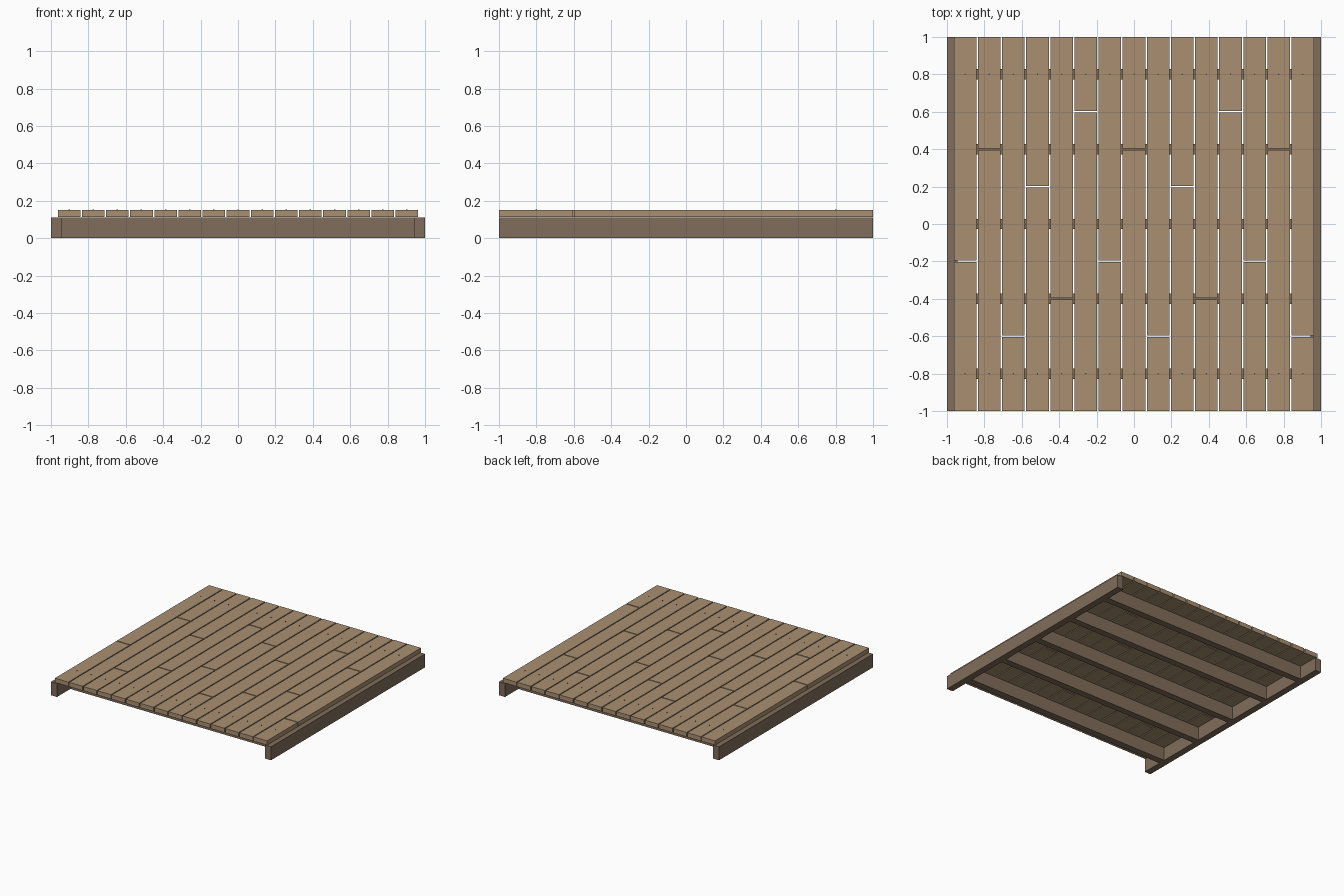
import bpy, bmesh
from mathutils import Matrix, Vector

if "Cube" in bpy.data.objects:
    bpy.data.objects.remove(bpy.data.objects["Cube"])


def material(name, color):
    m = bpy.data.materials.new(name)
    m.diffuse_color = (*color, 1)
    m.use_nodes = True
    m.node_tree.nodes["Principled BSDF"].inputs["Base Color"].default_value = m.diffuse_color
    return m


PLANK = material("plank_wood", (0.40, 0.28, 0.165))
FRAME = material("frame_wood", (0.22, 0.155, 0.105))
NAIL = material("nail_metal", (0.08, 0.075, 0.07))


def finish(name, bm, mat):
    me = bpy.data.meshes.new(name)
    bm.to_mesh(me)
    bm.free()
    me.materials.append(mat)
    ob = bpy.data.objects.new(name, me)
    bpy.context.collection.objects.link(ob)
    return ob


def box(name, lo, hi, mat):
    lo, hi = Vector(lo), Vector(hi)
    bm = bmesh.new()
    bmesh.ops.create_cube(bm, size=1, matrix=Matrix.Translation((lo + hi) / 2)
                          @ Matrix.Diagonal((*(hi - lo), 1)))
    return finish(name, bm, mat)


T = 0.055            # frame timber thickness
H = 0.11             # frame height
BOTTOM, TOP = 0.114, 0.15
COUNT, PITCH, GAP = 15, 0.129, 0.008

# Side rails running front to back
box("left_rail", (-1, -1, 0), (-1 + T, 1, H), FRAME)
box("right_rail", (1 - T, -1, 0), (1, 1, H), FRAME)

# Cross joists between the rails
for i in range(5):
    y = -0.8 + 0.4 * i
    box(f"joist_{i + 1}", (-1 + T, y - T / 2, 0), (1 - T, y + T / 2, H), FRAME)

# Deck planks, each split at a staggered butt joint, with nails at both ends
joints = [-0.2, 0.4, -0.6, 0.2, -0.4, 0.6]
nails = bmesh.new()
for i in range(COUNT):
    x = (i - (COUNT - 1) / 2) * PITCH
    w = (PITCH - GAP) / 2
    j = joints[i % len(joints)]
    box(f"plank_{i + 1}_front", (x - w, -1, BOTTOM), (x + w, j - GAP / 2, TOP), PLANK)
    box(f"plank_{i + 1}_back", (x - w, j + GAP / 2, BOTTOM), (x + w, 1, TOP), PLANK)
    for y in (-0.8, 0.8):
        bmesh.ops.create_cone(nails, cap_ends=True, segments=8, radius1=0.004,
                              radius2=0.004, depth=0.006,
                              matrix=Matrix.Translation((x, y, TOP)))
finish("nail_heads", nails, NAIL)
